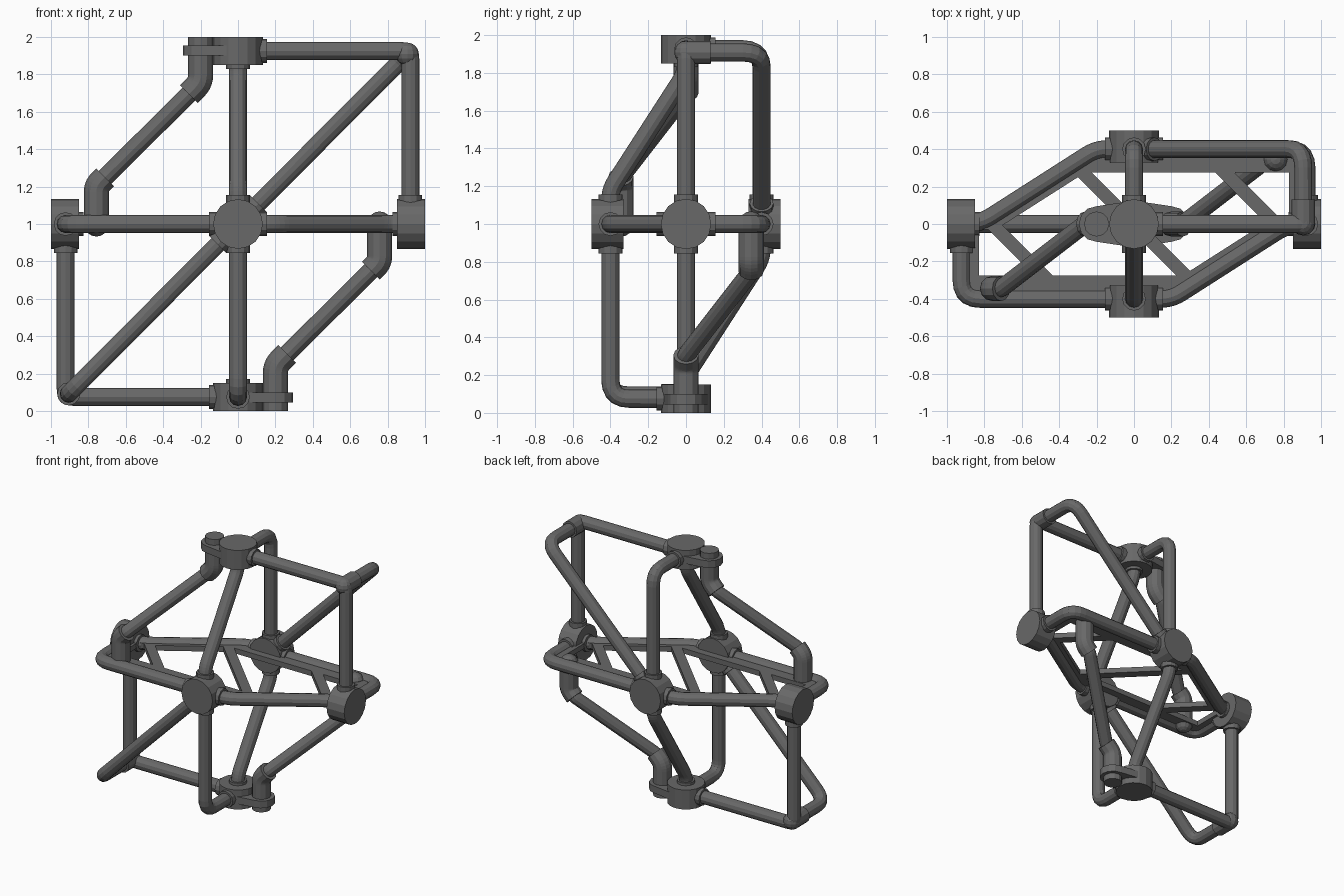
import bpy, bmesh
from mathutils import Vector, Matrix

if "Cube" in bpy.data.objects:
    bpy.data.objects.remove(bpy.data.objects["Cube"])

R = 0.048      # pipe radius
THICK = 0.067  # sleeve radius
curves = []

# dark grey finish
dark = bpy.data.materials.new("dark_grey")
dark.diffuse_color = (0.14, 0.14, 0.14, 1)
dark.use_nodes = True
dark.node_tree.nodes["Principled BSDF"].inputs["Base Color"].default_value = dark.diffuse_color


def place(p, s):
    """Coordinates are relative to the frame centre; s=-1 inverts them through it."""
    return Vector(p) * s + Vector((0, 0, 1))


def rounded(points, r):
    pts = [Vector(p) for p in points]
    out = [pts[0]]
    for a, b, c in zip(pts, pts[1:], pts[2:]):
        p, q = b + (a - b).normalized() * r, b + (c - b).normalized() * r
        for i in range(6):
            t = i / 5
            out.append(p * (1 - t) ** 2 + b * 2 * t * (1 - t) + q * t * t)
    return out + [pts[-1]]


def tube(name, points, s, radius=R, bend=0.1):
    cu = bpy.data.curves.new(name, 'CURVE')
    cu.dimensions = '3D'
    cu.bevel_depth, cu.bevel_resolution, cu.use_fill_caps = radius, 4, True
    pts = rounded(points, bend)
    sp = cu.splines.new('POLY')
    sp.points.add(len(pts) - 1)
    for sp_pt, p in zip(sp.points, pts):
        sp_pt.co = (*place(p, s), 1)
    sp.use_smooth = False
    cu.materials.append(dark)
    ob = bpy.data.objects.new(name, cu)
    bpy.context.collection.objects.link(ob)
    curves.append(ob)


def mesh_object(name, bm):
    bmesh.ops.recalc_face_normals(bm, faces=bm.faces)
    me = bpy.data.meshes.new(name)
    bm.to_mesh(me)
    bm.free()
    me.materials.append(dark)
    bpy.context.collection.objects.link(bpy.data.objects.new(name, me))


def cylinder(name, a, b, radius, s, sides=12):
    a, b = place(a, s), place(b, s)
    bm = bmesh.new()
    m = Matrix.Translation((a + b) / 2) @ (b - a).to_track_quat('Z', 'Y').to_matrix().to_4x4()
    bmesh.ops.create_cone(bm, cap_ends=True, segments=sides, radius1=radius, radius2=radius,
                          depth=(b - a).length, matrix=m)
    mesh_object(name, bm)


def ball(name, p, radius, s):
    bm = bmesh.new()
    bmesh.ops.create_uvsphere(bm, u_segments=12, v_segments=8, radius=radius,
                              matrix=Matrix.Translation(place(p, s)))
    mesh_object(name, bm)


def arm(name, s):
    # tapered clamp plate: hull of two discs
    bm = bmesh.new()
    for x, r in ((0, 0.125), (-0.2, 0.095)):
        for z in (0.9, 0.955):
            bmesh.ops.create_circle(bm, segments=12, radius=r,
                                    matrix=Matrix.Translation(place((x, 0, z), s)))
    res = bmesh.ops.convex_hull(bm, input=bm.verts)
    bmesh.ops.delete(bm, geom=[g for g in res['geom_interior'] if isinstance(g, bmesh.types.BMVert)],
                     context='VERTS')
    mesh_object(name, bm)


TOP, SIDE, BACK = (0, 0, 0.925), (0.922, 0, 0), (0, 0.4, 0)
JOINT = (0.905, 0, 0.908)

# everything below exists twice, inverted through the centre
for s, tag in ((1, "upper"), (-1, "lower")):
    # hubs with pipe collars
    hubs = (
        ("cap_hub", (0, 0, 0.85), (0, 0, 1), TOP, ((1, 0, 0), (0, 1, 0), (0, 0, -1))),
        ("side_hub", (0.85, 0, 0), (1, 0, 0), SIDE, ((0, 0, 1), (0, 1, 0), (-1, 0, 0))),
        ("face_hub", (0, 0.33, 0), (0, 0.5, 0), BACK,
         ((0, 0, 1), (1, 0, 0), (-1, 0, 0), (1, 0, 1), (0, 0, -1))),
    )
    for name, a, b, centre, dirs in hubs:
        axis = (Vector(b) - Vector(a)).normalized()
        cylinder(f"{tag}_{name}", a, b, 0.133, s, 16)
        for d in dirs:
            d = Vector(d).normalized()
            reach = 0.155 if abs(d.dot(axis)) < 0.6 else 0.095
            cylinder(f"{tag}_{name}_collar", centre, Vector(centre) + d * reach, 0.063, s)

    # frame pipes
    tube(f"{tag}_side_loop", (TOP, (0.922, 0, 0.925), SIDE), s, bend=0.05)
    tube(f"{tag}_diagonal_brace", (JOINT, (0.905, 0.4, 0.908), BACK), s)
    cylinder(f"{tag}_corner_sleeve", JOINT, (0.905, 0.13, 0.908), 0.062, s)
    ball(f"{tag}_corner_joint", JOINT, 0.062, s)
    tube(f"{tag}_face_loop", (TOP, (0, 0.4, 0.925), BACK), s)
    tube(f"{tag}_bent_strut", (TOP, (0, 0, 0.8), (0, -0.4, 0.18), (0, -0.4, 0)), s, bend=0.05)
    tube(f"{tag}_belt_corner", (SIDE, (0.922, 0.4, 0), BACK), s)
    tube(f"{tag}_belt_slant", ((0.9, 0, 0), (0.81, -0.01, 0), (0.2, -0.4, 0), (0, -0.4, 0)), s, bend=0.06)

    # clamped offset link: both sleeves bend sideways, the rod crosses between them
    arm(f"{tag}_clamp_arm", s)
    cylinder(f"{tag}_clamp_pin", (-0.2, 0, 0.9), (-0.2, 0, 1), THICK, s)
    inner, outer = (-0.262, 0, 0.695), (-0.71, -0.345, 0.25)
    tube(f"{tag}_link_rod", ((-0.22, 0, 0.737), inner, outer, (-0.75, -0.345, 0.21)), s, bend=0.02)
    tube(f"{tag}_link_sleeve_inner", ((-0.2, 0, 0.95), (-0.2, 0, 0.757), inner), s, THICK, 0.04)
    tube(f"{tag}_link_sleeve_outer", ((-0.757, -0.345, 0), (-0.757, -0.345, 0.203), outer), s, THICK, 0.03)
    ball(f"{tag}_link_end", (-0.757, -0.345, 0), THICK, s)

# flat panel in the middle with four cutouts
half = [(0.9, 0.4), (-0.2, 0.4), (-0.88, 0)]
hole_big = [(-0.30, 0.25), (-0.703, -0.007), (-0.435, -0.275), (0.225, -0.275)]
hole_small = [(-0.535, -0.275), (-0.83, -0.275), (-0.83, -0.03), (-0.78, -0.03)]


def flip(pts):
    return [(-x, -y) for x, y in pts]


cu = bpy.data.curves.new("middle_panel", 'CURVE')
cu.dimensions, cu.fill_mode, cu.extrude = '2D', 'BOTH', 0.02
for pts in (half + flip(half), hole_big, hole_small, flip(hole_big), flip(hole_small)):
    sp = cu.splines.new('POLY')
    sp.points.add(len(pts) - 1)
    for sp_pt, (x, y) in zip(sp.points, pts):
        sp_pt.co = (x, y, 0, 1)
    sp.use_cyclic_u = True
    sp.use_smooth = False
cu.materials.append(dark)
panel = bpy.data.objects.new("middle_panel", cu)
panel.location.z = 1
bpy.context.collection.objects.link(panel)
curves.append(panel)

# turn all curves into meshes
bpy.ops.object.select_all(action='DESELECT')
for ob in curves:
    ob.select_set(True)
bpy.context.view_layer.objects.active = panel
bpy.ops.object.convert(target='MESH')
